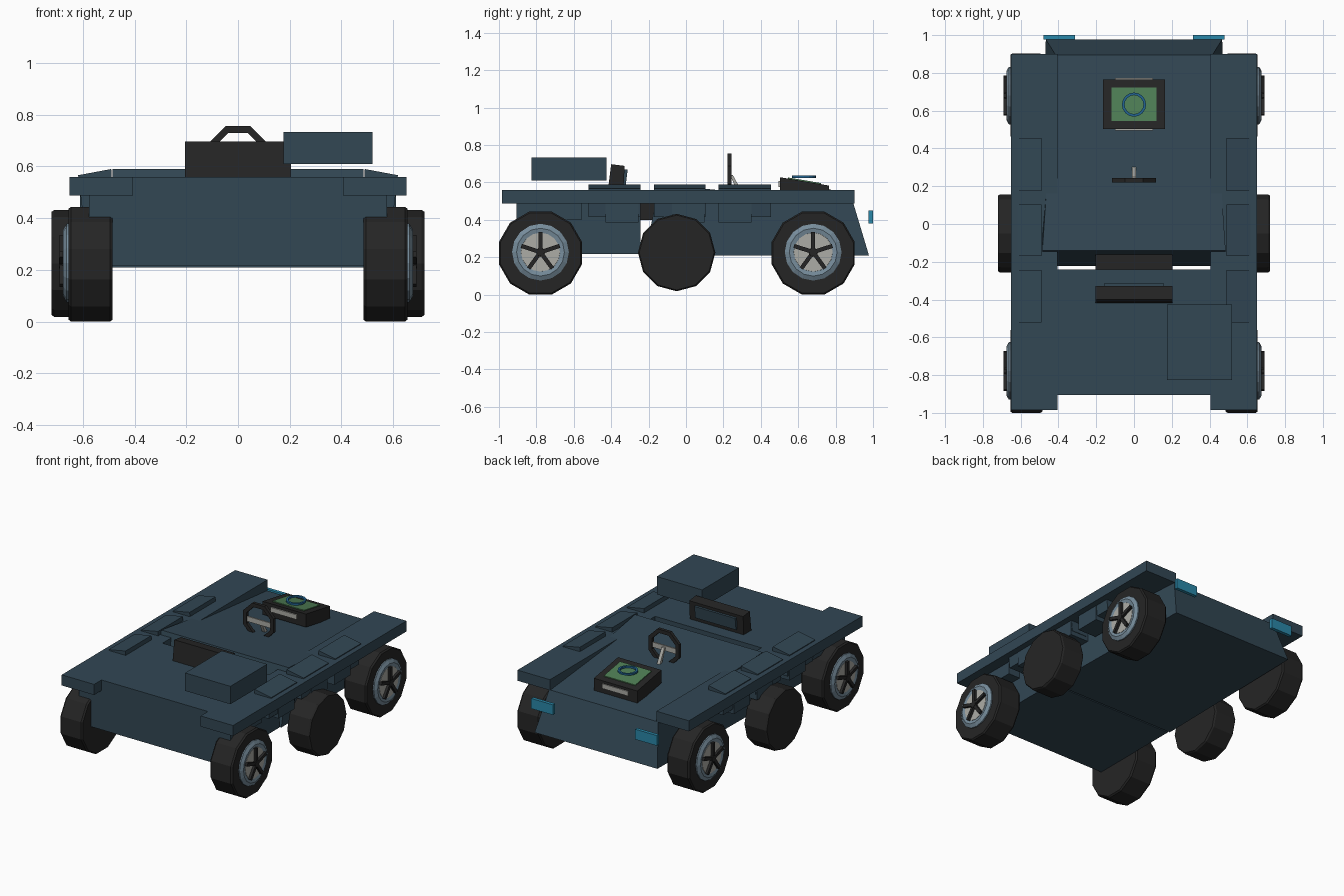
import bpy, bmesh, math
from mathutils import Matrix

if "Cube" in bpy.data.objects:
    bpy.data.objects.remove(bpy.data.objects["Cube"])

def mat(name, r, g, b):
    lin = lambda c: ((c / 255 + 0.055) / 1.055) ** 2.4
    m = bpy.data.materials.new(name)
    m.diffuse_color = (lin(r), lin(g), lin(b), 1)
    m.use_nodes = True
    m.node_tree.nodes["Principled BSDF"].inputs["Base Color"].default_value = m.diffuse_color
    return m

BODY = mat("slate blue", 50, 71, 84)
DARK = mat("rubber black", 37, 37, 37)
RIM = mat("steel blue", 118, 140, 155)
HUB = mat("warm grey", 172, 172, 166)
CYAN = mat("cyan lamp", 42, 135, 168)
GREEN = mat("screen green", 78, 125, 84)
BLUE = mat("dial blue", 34, 100, 145)

def finish(name, bm, m):
    bmesh.ops.recalc_face_normals(bm, faces=bm.faces)
    me = bpy.data.meshes.new(name)
    bm.to_mesh(me)
    bm.free()
    me.materials.append(m)
    ob = bpy.data.objects.new(name, me)
    bpy.context.collection.objects.link(ob)
    return ob

def hexa(name, pts, m):
    """Eight corners: bottom loop of four, then top loop of four."""
    bm = bmesh.new()
    v = [bm.verts.new(p) for p in pts]
    for f in ((3, 2, 1, 0), (4, 5, 6, 7), (0, 1, 5, 4), (1, 2, 6, 5), (2, 3, 7, 6), (3, 0, 4, 7)):
        bm.faces.new([v[i] for i in f])
    return finish(name, bm, m)

def box(name, x, y, z, m):
    loop = lambda h: [(x[0], y[0], h), (x[1], y[0], h), (x[1], y[1], h), (x[0], y[1], h)]
    return hexa(name, loop(z[0]) + loop(z[1]), m)

def lathe_x(name, profile, n, loc, m, side=1, offset=0.0, closed=False):
    """Spin (x, radius) points around the x axis; caps the ends unless closed."""
    bm = bmesh.new()
    rings = []
    for px, r in profile:
        rings.append([bm.verts.new((side * (loc[0] + px),
                                    loc[1] + r * math.cos(2 * math.pi * i / n + offset),
                                    loc[2] + r * math.sin(2 * math.pi * i / n + offset))) for i in range(n)])
    pairs = list(zip(rings, rings[1:]))
    if closed:
        pairs.append((rings[-1], rings[0]))
    else:
        bm.faces.new(rings[0])
        bm.faces.new(rings[-1])
    for a, b in pairs:
        for i in range(n):
            j = (i + 1) % n
            bm.faces.new((a[i], a[j], b[j], b[i]))
    return finish(name, bm, m)

def ring_profile(r0, r1, a, b):
    return [(a, r0), (a, r1), (b, r1), (b, r0)]

# Front hull with its shoulders over the wheels
box("front_hull", (-.485, .485), (-.905, -.242), (.218, .56), BODY)
box("front_shoulder", (-.575, .575), (-.905, -.56), (.4, .49), BODY)

# Rear hull: tapered, with a sloping deck and slanted ends
hexa("rear_hull", [(-.485, -.222, .21), (.485, -.222, .21), (.467, .978, .21), (-.467, .978, .21),
                   (-.485, -.14, .59), (.485, -.14, .59), (.415, .895, .487), (-.415, .895, .487)], BODY)

for s, tag in ((1, "right"), (-1, "left")):
    def side(a, b):
        return tuple(sorted((s * a, s * b)))
    # Fender plate along the whole side
    box(f"fender_{tag}", side(.405, .652), (-.985, .9), (.487, .56), BODY)
    # Sloped pads on the fender, with brackets below
    for i, (a, b) in enumerate(((-.522, -.243), (-.17, .103), (.175, .455))):
        hexa(f"fender_pad_{tag}_{i}",
             [(s * .485, a, .415), (s * .6, a, .415), (s * .6, b, .415), (s * .485, b, .415),
              (s * .49, a, .59), (s * .618, a, .566), (s * .618, b, .566), (s * .49, b, .59)], BODY)
        y0 = (-.43, -.075, .175)[i]
        box(f"bracket_{tag}_{i}", side(.47, .61), (y0, y0 + .175), (.385, .488), BODY)
    # Rear lamps
    box(f"lamp_{tag}", side(.313, .478), (.977, 1.0), (.38, .45), CYAN)
    # Plain middle wheel
    lathe_x(f"middle_wheel_{tag}", [(0, .2), (.01, .207), (.16, .207), (.17, .2)],
            12, (.55, -.05, .225), DARK, s)
    # End wheels: tyre, rim ring, hub disc and five spokes
    for end, y in (("front", -.778), ("rear", .68)):
        c = (0, y, .227)
        lathe_x(f"tyre_{end}_{tag}", [(.485, .222), (.495, .23), (.645, .23), (.655, .222)],
                12, (0, y, .222), DARK, s, math.pi / 12)
        lathe_x(f"rim_{end}_{tag}", [(.65, .1), (.65, .152), (.663, .152), (.676, .128), (.67, .1)],
                16, c, RIM, s, closed=True)
        lathe_x(f"hub_{end}_{tag}", [(.65, .108), (.673, .104)], 16, c, HUB, s)
        lathe_x(f"hub_cap_{end}_{tag}", [(.67, .024), (.692, .022)], 10, c, DARK, s)
        for k in range(5):
            spoke = box(f"spoke_{end}_{tag}_{k}", side(.672, .69), (-.011, .011), (0, .108), DARK)
            spoke.data.transform(Matrix.Translation((0, y, .227)) @ Matrix.Rotation(k * math.tau / 5, 4, 'X'))

# Cargo box hovering over the front deck
box("cargo_box", (.175, .52), (-.825, -.425), (.61, .733), BODY)

# Seat: leaning back, inset pad and cushion
hexa("seat_back", [(-.205, -.418, .555), (.205, -.418, .555), (.205, -.335, .555), (-.205, -.335, .555),
                   (-.205, -.4, .697), (.205, -.4, .697), (.205, -.328, .688), (-.205, -.328, .688)], DARK)
hexa("seat_pad", [(-.155, -.34, .585), (.155, -.34, .585), (.155, -.322, .585), (-.155, -.322, .585),
                  (-.155, -.335, .668), (.155, -.335, .668), (.155, -.312, .668), (-.155, -.312, .668)], BODY)
box("seat_cushion", (-.205, .205), (-.25, -.15), (.4, .49), DARK)

# Steering wheel: eight-sided ring, spoke plate and column
wheel = lathe_x("steering_wheel", ring_profile(.097, .125, -.011, .011), 8, (0, 0, 0),
                DARK, 1, math.pi / 8, closed=True)
wheel.data.transform(Matrix.Translation((0, .232, .64)) @ Matrix.Rotation(math.pi / 2, 4, 'Z'))
box("steering_spokes", (-.1, .1), (.227, .237), (.615, .65), HUB)
hexa("steering_column", [(-.011, .285, .53), (.011, .285, .53), (.011, .31, .53), (-.011, .31, .53),
                         (-.011, .235, .64), (.011, .235, .64), (.011, .25, .64), (-.011, .25, .64)], HUB)

# Console with sloping top, screen, dial ring and end plates
def sloped(name, x, y, base, lift, m):
    top = lambda yy: .628 - (yy - .5) * .17 + lift
    low = lambda yy: top(yy) - base
    hexa(name, [(-x, y[0], low(y[0])), (x, y[0], low(y[0])), (x, y[1], low(y[1])), (-x, y[1], low(y[1])),
                (-x, y[0], top(y[0])), (x, y[0], top(y[0])), (x, y[1], top(y[1])), (-x, y[1], top(y[1]))], m)

sloped("console", .165, (.503, .765), .09, 0, DARK)
sloped("console_screen", .12, (.545, .722), .008, .006, GREEN)
box("console_plate_front", (-.1, .1), (.495, .505), (.575, .607), HUB)
box("console_plate_rear", (-.1, .1), (.763, .772), (.533, .565), HUB)
dial = lathe_x("console_dial", ring_profile(.05, .064, -.006, .006), 16, (0, 0, 0), BLUE, closed=True)
dial.data.transform(Matrix.Translation((0, .632, .63)) @ Matrix.Rotation(math.pi / 2, 4, 'Y'))
